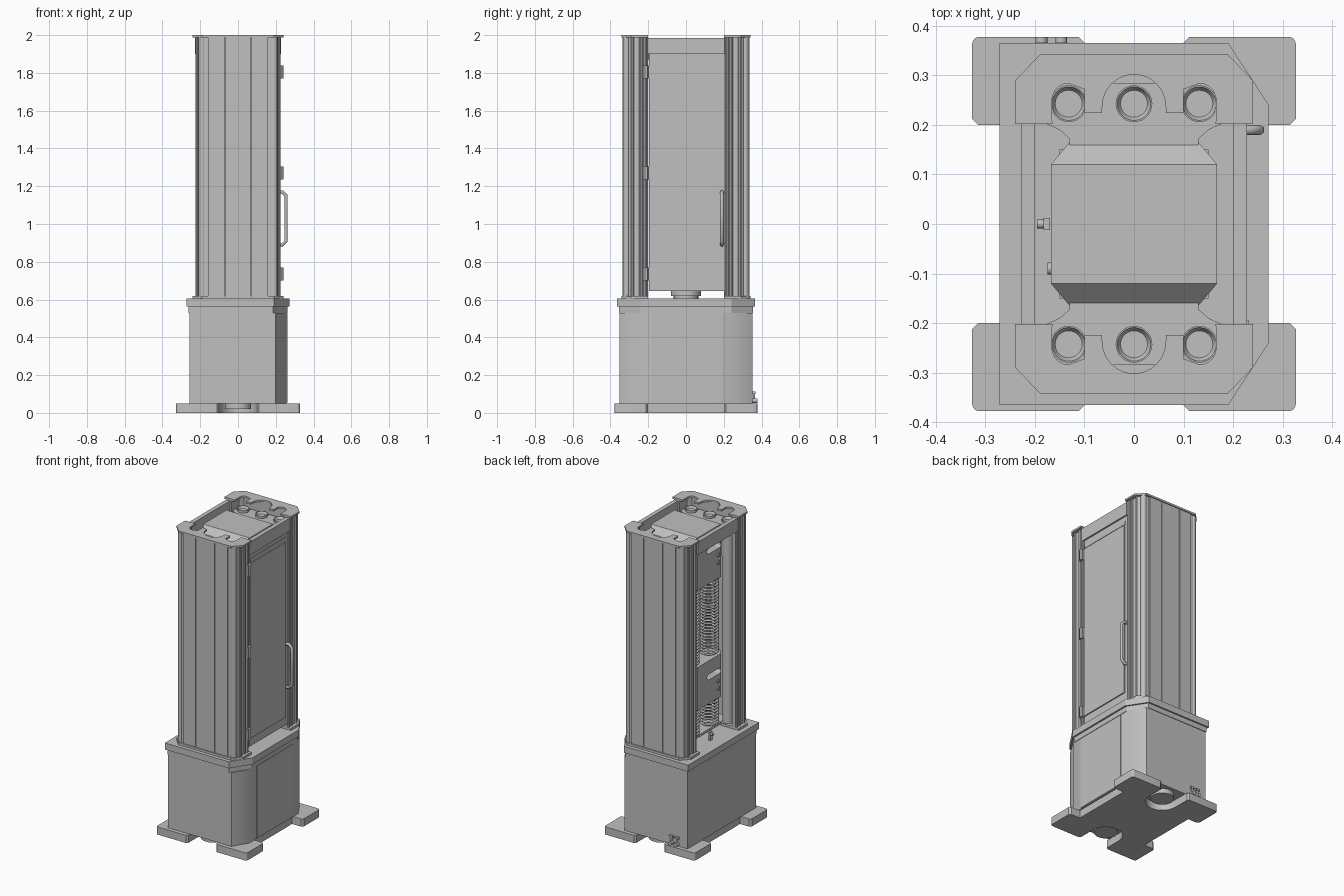
import bpy, bmesh, math
from mathutils import Vector

cube = bpy.data.objects.get("Cube")
if cube:
    bpy.data.objects.remove(cube, do_unlink=True)

grey = bpy.data.materials.new("machine grey")
grey.use_nodes = True
grey.diffuse_color = (0.53, 0.53, 0.53, 1)
grey.node_tree.nodes["Principled BSDF"].inputs["Base Color"].default_value = grey.diffuse_color
parts = []


def finish(name, bm):
    bmesh.ops.recalc_face_normals(bm, faces=bm.faces[:])
    mesh = bpy.data.meshes.new(name)
    bm.to_mesh(mesh)
    bm.free()
    mesh.materials.append(grey)
    ob = bpy.data.objects.new(name, mesh)
    bpy.context.collection.objects.link(ob)
    parts.append(ob)
    return ob


def prism(name, outline, z0, z1):
    bm = bmesh.new()
    face = bm.faces.new([bm.verts.new((x, y, z0)) for x, y in outline])
    new = bmesh.ops.extrude_face_region(bm, geom=[face])["geom"]
    bmesh.ops.translate(bm, vec=(0, 0, z1 - z0),
                        verts=[v for v in new if isinstance(v, bmesh.types.BMVert)])
    return finish(name, bm)


def box(name, x0, x1, y0, y1, z0, z1):
    return prism(name, [(x0, y0), (x1, y0), (x1, y1), (x0, y1)], z0, z1)


def rod(name, a, b, r, sides=24):
    a, b = Vector(a), Vector(b)
    bm = bmesh.new()
    bmesh.ops.create_cone(bm, cap_ends=True, segments=sides, radius1=r, radius2=r, depth=(b - a).length)
    bm.transform((b - a).to_track_quat('Z', 'Y').to_matrix().to_4x4())
    bmesh.ops.translate(bm, vec=(a + b) / 2, verts=bm.verts[:])
    return finish(name, bm)


def lathe(name, x, y, profile, sides=28):
    bm = bmesh.new()
    vs = [bm.verts.new((r, 0, z)) for r, z in profile]
    es = [bm.edges.new(p) for p in zip(vs, vs[1:])]
    bmesh.ops.spin(bm, geom=vs + es, axis=(0, 0, 1), cent=(0, 0, 0), angle=math.tau, steps=sides)
    bmesh.ops.remove_doubles(bm, verts=bm.verts[:], dist=1e-5)
    bmesh.ops.translate(bm, vec=(x, y, 0), verts=bm.verts[:])
    return finish(name, bm)


def tube(name, points, r):
    cu = bpy.data.curves.new(name, 'CURVE')
    cu.dimensions = '3D'
    cu.bevel_depth, cu.bevel_resolution, cu.use_fill_caps = r, 1, True
    sp = cu.splines.new('POLY')
    sp.points.add(len(points) - 1)
    for p, co in zip(sp.points, points):
        p.co = (*co, 1)
    cu.materials.append(grey)
    ob = bpy.data.objects.new(name, cu)
    bpy.context.collection.objects.link(ob)


def arc(cx, cy, r, a0, a1, n=8):
    angles = [math.radians(a0 + (a1 - a0) * i / n) for i in range(n + 1)]
    return [(cx + r * math.cos(a), cy + r * math.sin(a)) for a in angles]


def mirror_x(half):
    return half + [(-x, y) for x, y in reversed(half) if abs(x) > 1e-5]


def mirror_y(half):
    return half + [(x, -y) for x, y in reversed(half) if abs(y) > 1e-5]


def flip(outline, s):
    return [(x, s * y) for x, y in outline]


# Foot plate with side notches and round-ended slots front and back
quarter = ([(0.25, 0.2), (0.315, 0.2), (0.327, 0.212)] + arc(0.312, 0.363, 0.015, 0, 90, 4)
           + [(0.112, 0.378), (0.1, 0.366)] + arc(0, 0.26, 0.1, 0, -90))
prism("foot_plate", mirror_y(mirror_x(quarter)), 0, 0.05)

# Base cabinet and deck, chamfered on the door side
def deck_outline(x, y, cx, cy):
    return mirror_y([(-x, y), (x - cx, y), (x, y - cy)])

prism("base_cabinet", deck_outline(0.258, 0.352, 0.06, 0.1), 0.05, 0.53)
prism("deck_lower_step", deck_outline(0.261, 0.356, 0.075, 0.115), 0.53, 0.562)
prism("deck_plate", deck_outline(0.272, 0.366, 0.082, 0.125), 0.562, 0.605)
box("cabinet_side_panel", 0.256, 0.262, -0.18, 0.19, 0.055, 0.525)

# Column housings front and back
cap = mirror_x([(0.24, 0.202), (0.24, 0.29), (0.19, 0.342)])
scallop = mirror_x([(0.165, 0.202)] + arc(0.132, 0.25, 0.034, 0, 90, 5)
                   + [(0.1, 0.272), (0.1, 0.224), (0.065, 0.224)]
                   + arc(0, 0.238, 0.064, 0, 90, 6))
right_cap = [(0.24, 0.202), (0.24, 0.29), (0.19, 0.342)]
shell_out = [(0.216, 0.202), (0.216, 0.29), (0.184, 0.328)]
shell_in = [(0.19, 0.202), (0.19, 0.28), (0.17, 0.305)]


def c_shape(outer, inner):
    return mirror_x(outer) + list(reversed(inner))


for s, end in ((-1, "front"), (1, "back")):
    prism(end + "_top_cap", flip(c_shape(right_cap, scallop), s), 1.988, 2.0)
    prism(end + "_bottom_flange", flip(cap, s), 0.605, 0.62)
    prism(end + "_housing", flip(c_shape(shell_out, mirror_x(shell_in)), s), 0.62, 1.988)
    # Outer cover panels with narrow seams
    for i, (x0, x1) in enumerate(((-0.158, -0.071), (-0.067, 0.067), (0.071, 0.158))):
        y0, y1 = sorted((s * 0.32, s * 0.336))
        box(f"{end}_cover_panel_{i}", x0, x1, y0, y1, 0.62, 1.988)
    for sx in (-1, 1):
        # Corner trims and edge ribs
        rod(f"{end}_corner_post", (sx * 0.19, s * 0.314, 0.62), (sx * 0.19, s * 0.314, 1.988), 0.018, 12)
        for y in (0.215, 0.24, 0.285):
            rod(f"{end}_edge_rib", (sx * 0.216, s * y, 0.62), (sx * 0.216, s * y, 1.988), 0.009, 8)
    # Guide columns with sleeves and dished tops
    for x in (-0.132, 0, 0.132):
        lathe(end + "_guide_column", x, s * 0.243,
              [(0, 0.605), (0.032, 0.605), (0.032, 1.7), (0.037, 1.7), (0.037, 1.94),
               (0.034, 1.94), (0.025, 1.92), (0.012, 1.91), (0, 1.908)])
    # Levelling foot inside the slot
    rod(end + "_levelling_disc", (0, s * 0.26, 0.02), (0, s * 0.26, 0.052), 0.07)

# Crosshead: wide wings, chamfered block
wing = [(0.13, 0), (0.13, 0.172), (0.15, 0.19), (0.183, 0.205), (0.183, 0.285)]
prism("crosshead_wings", mirror_y(mirror_x(wing[1:])), 1.87, 1.925)


def carriage(name, z0, z1, drop):
    bm = bmesh.new()
    for sx in (-1, 1):
        for sy in (-1, 1):
            for x, y, d in ((0.168, 0.12, 0), (0.13, 0.165, drop)):
                bm.verts.new((sx * x, sy * y, z0))
                bm.verts.new((sx * x, sy * y, z1 - d))
    bmesh.ops.convex_hull(bm, input=bm.verts[:])
    bmesh.ops.dissolve_limit(bm, angle_limit=0.01, verts=bm.verts[:], edges=bm.edges[:])
    ob = finish(name, bm)
    # Rounded slot through the open face, plus two bolts below it
    zs = z0 + (z1 - z0) * 0.62
    slot = [(0.065, 0.018), (0.065, -0.018)]
    ends = arc(0.055, 0, 0.018, -90, 90, 6)
    bm = bmesh.new()
    face = bm.faces.new([bm.verts.new((-0.2, y - 0.05, zs + z)) for y, z in mirror_x(ends)])
    new = bmesh.ops.extrude_face_region(bm, geom=[face])["geom"]
    bmesh.ops.translate(bm, vec=(0.08, 0, 0), verts=[v for v in new if isinstance(v, bmesh.types.BMVert)])
    cutter = finish(name + "_slot_cutter", bm)
    cutter.hide_render = True
    cutter.hide_viewport = True
    cutter.display_type = 'WIRE'
    mod = ob.modifiers.new("slot", 'BOOLEAN')
    mod.operation, mod.object, mod.solver = 'DIFFERENCE', cutter, 'EXACT'
    for z in (zs - 0.06, zs - 0.11):
        rod(name + "_bolt", (-0.175, -0.09, z), (-0.16, -0.09, z), 0.012, 12)


carriage("upper_carriage", 1.62, 1.965, 0.045)
carriage("lower_carriage", 0.84, 1.12, 0.0)

# Coil springs between the carriages
for z0, z1 in ((0.66, 0.84), (1.12, 1.62)):
    turns = round((z1 - z0) / 0.02)
    for cx in (-0.1, 0.1):
        for cy in (-0.1, 0.1):
            pts = [(cx + 0.05 * math.cos(math.tau * i / 16), cy + 0.05 * math.sin(math.tau * i / 16),
                    z0 + (z1 - z0) * i / (16 * turns)) for i in range(16 * turns + 1)]
            tube("coil_spring", pts, 0.0065)

# Central base flange and spring seat
lathe("base_flange", 0, 0, [(0, 0.605), (0.065, 0.605), (0.065, 0.62), (0.08, 0.62),
                            (0.08, 0.645), (0, 0.645)])
box("spring_seat", -0.15, 0.15, -0.15, 0.15, 0.645, 0.66)

# Top beams on both sides; the left side carries the door
for x0, x1, side in ((0.2, 0.228, "door"), (-0.228, -0.2, "open")):
    box(side + "_side_top_beam", x0, x1, -0.205, 0.203, 1.9, 1.985)
box("door_frame", 0.2, 0.218, -0.195, 0.2, 0.645, 1.9)
box("door_upper_rail", 0.21, 0.222, -0.19, 0.18, 1.845, 1.87)
box("door_panel", 0.21, 0.225, -0.19, 0.175, 0.7, 1.84)

# Hinges and door handle
for z in (0.735, 1.27, 1.805):
    box("hinge_leaf", 0.21, 0.232, -0.228, -0.195, z - 0.035, z + 0.035)
    rod("hinge_pin", (0.232, -0.21, z - 0.035), (0.232, -0.21, z + 0.035), 0.008, 12)
tube("door_handle", [(0.215, 0.19, 0.89), (0.235, 0.19, 0.89), (0.255, 0.19, 0.91),
                     (0.255, 0.19, 1.15), (0.235, 0.19, 1.17), (0.215, 0.19, 1.17)], 0.01)

# Small fitting on the deck
box("deck_fitting", -0.183, -0.17, -0.012, 0.012, 0.605, 0.66)
rod("deck_fitting_nozzle", (-0.196, 0, 0.645), (-0.18, 0, 0.645), 0.009, 12)

# Pipe valves low on the back
for x in (-0.187, -0.147):
    rod("valve_pipe", (x, 0.34, 0.065), (x, 0.378, 0.065), 0.012, 16)
    rod("valve_stem", (x, 0.36, 0.065), (x, 0.36, 0.105), 0.006, 12)
    box("valve_lever", x - 0.013, x + 0.013, 0.353, 0.367, 0.1, 0.112)

# Smooth round parts, keep edges sharp
bpy.ops.object.select_all(action='DESELECT')
for ob in parts:
    if not ob.hide_viewport:
        ob.select_set(True)
        bpy.context.view_layer.objects.active = ob
bpy.ops.object.shade_smooth_by_angle(angle=math.radians(32))
